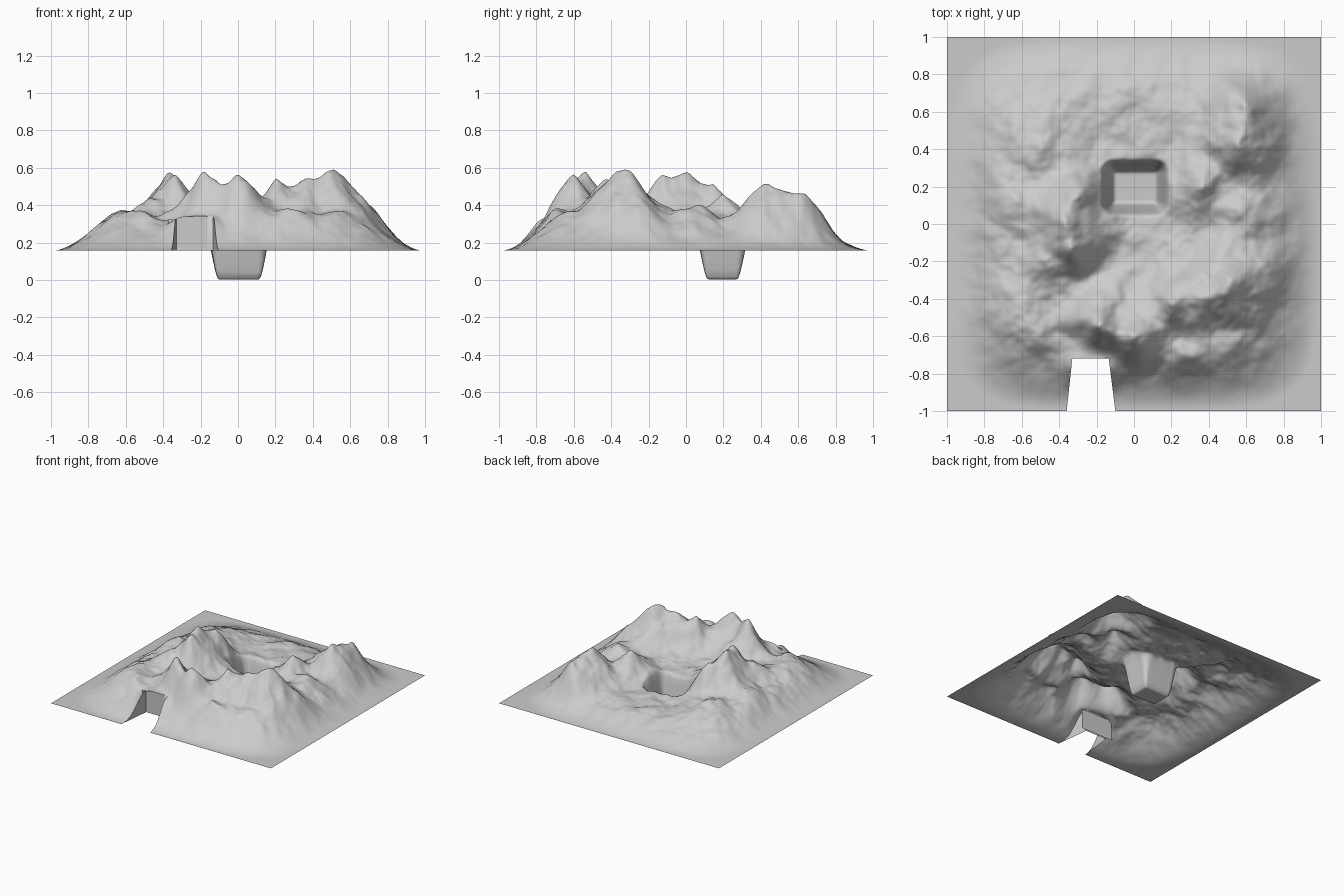
import bpy, bmesh, math
from mathutils import Vector, noise

if "Cube" in bpy.data.objects:
    bpy.data.objects.remove(bpy.data.objects["Cube"])

BASE = 0.157
N = 180
# summits: x, y, top height, spread
PEAKS = [(.50, -.33, .59, .22), (.20, -.43, .53, .17), (.36, -.40, .51, .16),
         (0, -.60, .55, .18), (-.18, -.53, .56, .18), (-.36, 0, .55, .19),
         (-.33, -.11, .52, .16), (-.31, .14, .49, .14), (.56, .45, .52, .20),
         (.60, .64, .46, .18), (.36, .20, .45, .17), (-.62, .12, .36, .25),
         (-.58, -.50, .37, .27), (-.50, .42, .35, .25), (.58, .05, .39, .22),
         (.55, -.62, .36, .24), (.28, -.70, .37, .22), (-.48, -.22, .42, .18),
         (.72, -.25, .37, .20)]


def smooth(t):
    t = max(0, min(1, t))
    return t * t * (3 - 2 * t)


def height(x, y):
    # rugged hills fading to a flat border
    p = Vector((x, y, 0))
    wx = x + .035 * noise.noise(p * 5)
    wy = y + .035 * noise.noise(p * 5 + Vector((9, 4, 2)))
    floor = .13 - .03 * smooth((y + .1) / .4)
    total = floor ** 4
    for px, py, top, r in PEAKS:
        d = math.hypot(wx - px, wy - py) / r
        total += ((top - BASE) * 1.01 * math.exp(-.75 * d ** 1.4)) ** 4
    h = total ** .25
    rough = noise.fractal(p * 7.5 + Vector((3, 1, 5)), 1.2, 2.0, 3)
    h += .032 * rough * (.4 + 2 * h)
    edge = (abs(x) ** 5 + abs(y) ** 5) ** .2
    h *= smooth((.995 - edge) / .33)
    # low rounded brow over the cave mouth
    u = (x + .23) / .16
    k = math.exp(-u ** 4 - ((y + .74) / .09) ** 2)
    h = h * (1 - k) + (.185 - .04 * min(abs(u), 1) ** 4) * k
    z = BASE + max(h, 0)
    # square steep-sided pit
    dx = max(abs(x - .005) - .11, 0)
    dy = max(abs(y - .195) - .08, 0)
    d = math.hypot(dx, dy)
    return z * smooth((d + .005) / .08)


bm = bmesh.new()
bmesh.ops.create_grid(bm, x_segments=N, y_segments=N, size=1)
# cut lines of the cave notch: back line and two flared sides
BACK = -.72
sides = [((-.36, -1), (-.33, BACK)), ((-.10, -1), (-.135, BACK))]


def bisect(co, no):
    near = [f for f in bm.faces if f.calc_center_median().y < -.68
            and -.45 < f.calc_center_median().x < 0]
    geom = set(near)
    for f in near:
        geom.update(f.edges)
        geom.update(f.verts)
    bmesh.ops.bisect_plane(bm, geom=list(geom), dist=1e-5, plane_co=co, plane_no=no)


bisect((0, BACK, 0), (0, 1, 0))
for a, b in sides:
    bisect((a[0], a[1], 0), (b[1] - a[1], a[0] - b[0], 0))


def side_x(i, y):
    (ax, ay), (bx, by) = sides[i]
    return ax + (bx - ax) * (y - ay) / (by - ay)


hole = []
for f in bm.faces:
    c = f.calc_center_median()
    if c.y < BACK and side_x(0, c.y) < c.x < side_x(1, c.y):
        hole.append(f)
bmesh.ops.delete(bm, geom=hole, context='FACES')

for v in bm.verts:
    v.co.z = height(v.co.x, v.co.y)

# cave walls drop from the notch outline
rim = [e for e in bm.edges if e.is_boundary
       and all(-.37 < v.co.x < -.09 and v.co.y < BACK + .001 for v in e.verts)
       and not all(v.co.y < -.9999 for v in e.verts)]
walls = bmesh.ops.extrude_edge_only(bm, edges=rim)['geom']
for v in walls:
    if isinstance(v, bmesh.types.BMVert):
        v.co.z = BASE
bmesh.ops.dissolve_degenerate(bm, dist=1e-5, edges=bm.edges[:])

mesh = bpy.data.meshes.new("mountain_terrain")
bm.to_mesh(mesh)
bm.free()
terrain = bpy.data.objects.new("mountain_terrain", mesh)
bpy.context.collection.objects.link(terrain)
rock = bpy.data.materials.new("grey_rock")
rock.diffuse_color = (.6, .6, .6, 1)
rock.use_nodes = True
rock.node_tree.nodes["Principled BSDF"].inputs["Base Color"].default_value = rock.diffuse_color
mesh.materials.append(rock)

# cave back plate behind the mouth
bpy.ops.mesh.primitive_plane_add(size=1, location=(-.23, BACK + .012, .24),
                                 rotation=(math.pi / 2, 0, 0))
plate = bpy.context.object
plate.name = "cave_back"
plate.scale = (.29, .166, 1)
plate.data.materials.append(rock)

bpy.ops.object.select_all(action='DESELECT')
terrain.select_set(True)
bpy.context.view_layer.objects.active = terrain
bpy.ops.object.shade_smooth_by_angle(angle=math.radians(75))
